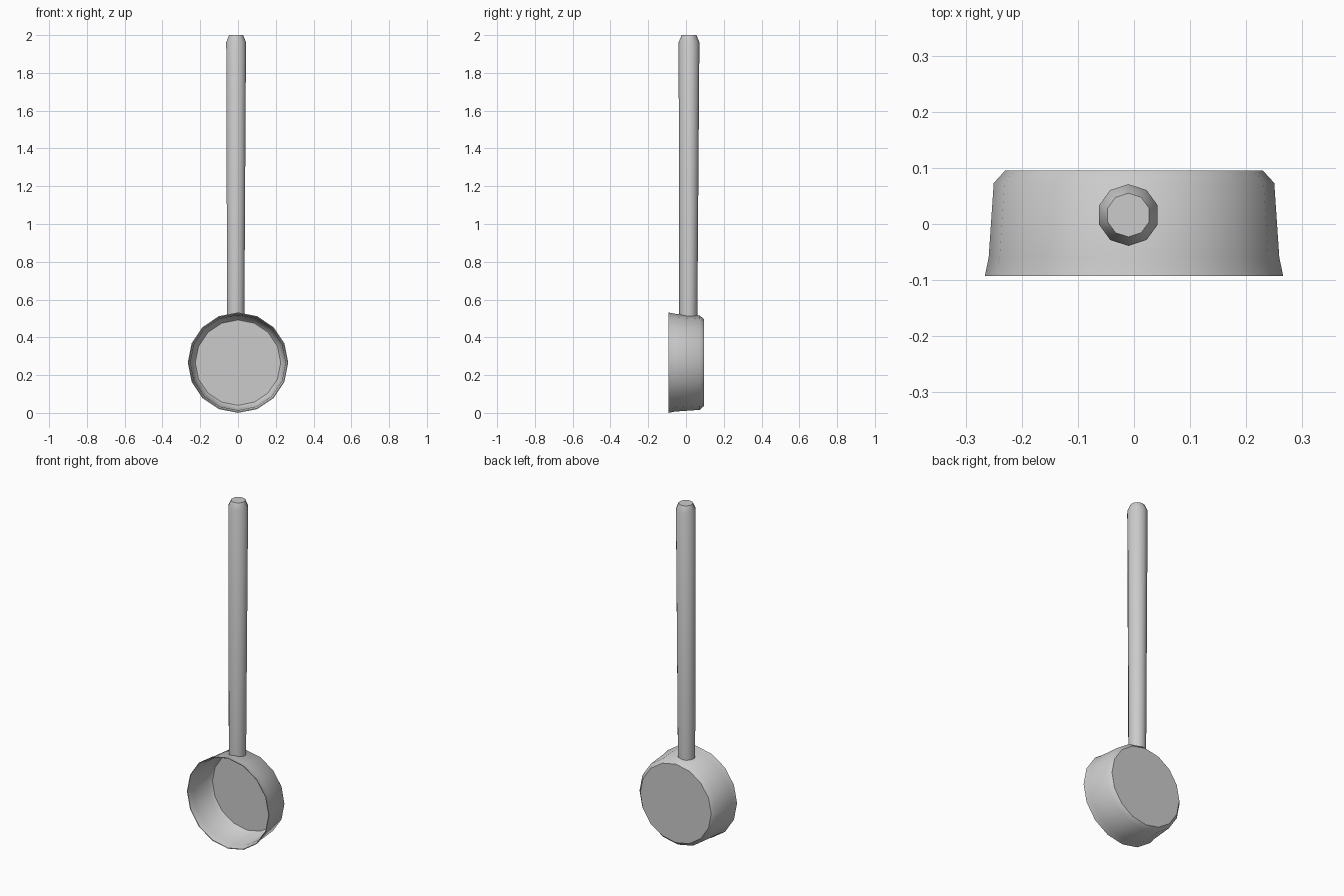
import bpy, bmesh, math

if "Cube" in bpy.data.objects:
    bpy.data.objects.remove(bpy.data.objects["Cube"])

def lofted(name, rings, sides, point, phase=0.0):
    """Skin rings of vertices; cap the first and last ring."""
    bm = bmesh.new()
    loops = []
    for ring in rings:
        loops.append([bm.verts.new(point(ring, phase + 2 * math.pi * i / sides))
                      for i in range(sides)])
    for a, b in zip(loops, loops[1:]):
        for i in range(sides):
            j = (i + 1) % sides
            bm.faces.new((a[i], a[j], b[j], b[i]))
    bm.faces.new(loops[0])
    bm.faces.new(loops[-1])
    bmesh.ops.recalc_face_normals(bm, faces=bm.faces)
    mesh = bpy.data.meshes.new(name)
    bm.to_mesh(mesh)
    bm.free()
    obj = bpy.data.objects.new(name, mesh)
    bpy.context.collection.objects.link(obj)
    bpy.ops.object.select_all(action='DESELECT')
    obj.select_set(True)
    bpy.context.view_layer.objects.active = obj
    bpy.ops.object.shade_smooth_by_angle(angle=math.radians(40))
    return obj

# Ladle cup: thin open shell facing the front, (radius, y) from back to inner floor
cup_profile = [(0.23, 0.095), (0.25, 0.073), (0.259, -0.06), (0.266, -0.093),
               (0.262, -0.093), (0.252, -0.06), (0.243, 0.068), (0.226, 0.086)]
lofted("ladle_cup", cup_profile, 16,
       lambda r, a: (r[0] * math.cos(a), r[1], 0.266 + r[0] * math.sin(a)))

# Handle: ten-sided, slightly tapered rod with a chamfered tip, (x, y, z, radius)
handle_rings = [(-0.012, 0.012, 0.512, 0.048), (-0.01, 0.016, 1.962, 0.055),
                (-0.01, 0.016, 2.0, 0.039)]
lofted("handle", handle_rings, 10,
       lambda r, a: (r[0] + r[3] * math.cos(a), r[1] + r[3] * math.sin(a), r[2]),
       math.pi / 2)
